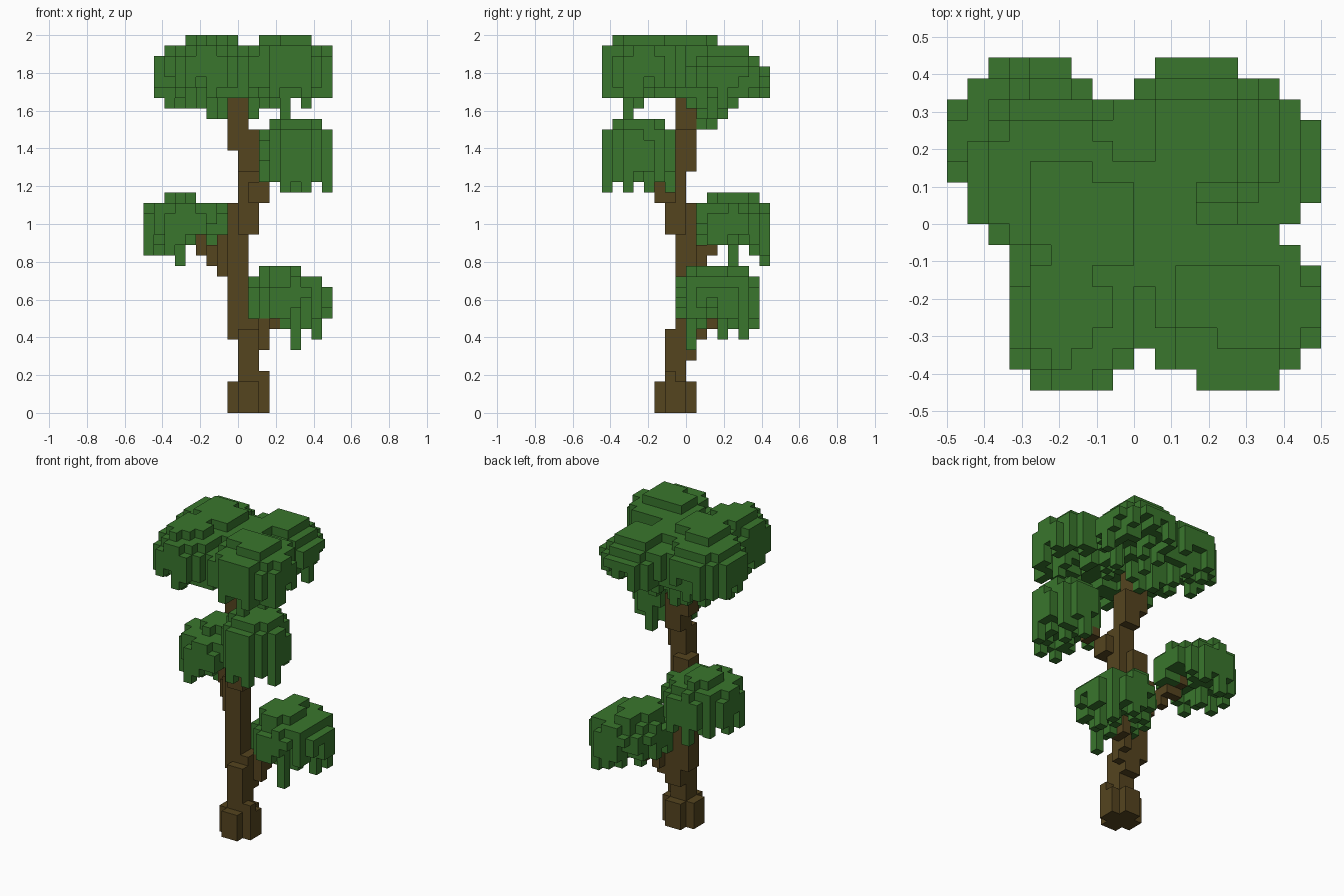
import bpy
import bmesh
import random
from mathutils import Vector

random.seed(4)
CELL = 1 / 18                       # edge of one cube
ORIGIN = Vector((-9, -8, 0))        # grid corner, in cells

cube = bpy.data.objects.get("Cube")
if cube:
    bpy.data.objects.remove(cube, do_unlink=True)


def make_material(name, colour):
    mat = bpy.data.materials.new(name)
    mat.use_nodes = True
    mat.diffuse_color = (*colour, 1)
    shader = mat.node_tree.nodes["Principled BSDF"]
    shader.inputs["Base Color"].default_value = (*colour, 1)
    shader.inputs["Roughness"].default_value = 0.9
    return mat


def box(x0, x1, y0, y1, z0, z1):
    """All cells of a block, upper limits excluded."""
    return {(x, y, z) for x in range(x0, x1)
            for y in range(y0, y1) for z in range(z0, z1)}


def dome(x0, x1, y0, y1, bottom, top, plateau=0.62, shoulder=0.93):
    """Round leaf clump with stepped shoulders and a ragged underside."""
    cells = set()
    for x in range(x0, x1):
        for y in range(y0, y1):
            u = 2 * (x + 0.5 - x0) / (x1 - x0) - 1
            v = 2 * (y + 0.5 - y0) / (y1 - y0) - 1
            dist = (u * u + v * v) ** 0.5
            if dist > 1.02:
                continue
            dist += random.uniform(-0.05, 0.05)
            drop = sum(dist > limit for limit in (plateau, shoulder))
            lift = random.choice((0, 0, 1, 1, 2))
            cells |= box(x, x + 1, y, y + 1, bottom + lift, top - drop)
    return cells


def hang(cells, drips):
    """Extend single columns down to the given level."""
    for x, y, low in drips:
        column = [z for (i, j, z) in cells if (i, j) == (x, y)]
        if column:
            cells |= box(x, x + 1, y, y + 1, low, min(column))
    return cells


def skin(name, cells, mat):
    """Outer faces of a set of cells as one flat-shaded mesh."""
    bm = bmesh.new()
    corners = {}

    def vert(p):
        key = tuple(round(c) for c in p)
        if key not in corners:
            corners[key] = bm.verts.new((Vector(key) + ORIGIN) * CELL)
        return corners[key]

    for cell in sorted(cells):
        for axis in range(3):
            for side in (0, 1):
                step = Vector((0, 0, 0))
                step[axis] = 1
                near = Vector(cell) + step * (2 * side - 1)
                if tuple(int(c) for c in near) in cells:
                    continue
                a, b = Vector((0, 0, 0)), Vector((0, 0, 0))
                a[(axis + 1) % 3] = 1
                b[(axis + 2) % 3] = 1
                p = Vector(cell) + step * side
                ring = [p, p + a, p + a + b, p + b]
                bm.faces.new([vert(q) for q in (ring if side else ring[::-1])])
    bmesh.ops.dissolve_limit(bm, angle_limit=0.01, verts=bm.verts, edges=bm.edges)
    mesh = bpy.data.meshes.new(name)
    bm.to_mesh(mesh)
    bm.free()
    mesh.materials.append(mat)
    obj = bpy.data.objects.new(name, mesh)
    bpy.context.collection.objects.link(obj)


bark = make_material("bark brown", (0.09, 0.058, 0.0135))
leaf = make_material("leaf green", (0.041, 0.182, 0.026))

# Trunk: flared root, then offset square segments
trunk = (box(8, 12, 6, 8, 0, 3) | box(9, 11, 5, 9, 0, 3) | box(11, 12, 6, 7, 3, 4)
         | box(9, 11, 6, 8, 0, 8) | box(9, 11, 7, 9, 5, 9)
         | box(8, 10, 7, 9, 7, 20) | box(9, 11, 6, 8, 17, 23)
         | box(9, 11, 7, 9, 23, 27) | box(8, 10, 7, 9, 25, 32))

# Branches: stepped limbs reaching into each clump
low_branch = box(11, 12, 8, 9, 6, 9) | box(11, 12, 9, 10, 7, 9) | box(12, 13, 9, 11, 8, 10)
side_branch = (box(7, 8, 8, 9, 13, 17) | box(6, 7, 9, 10, 14, 16)
               | box(5, 7, 10, 11, 15, 16) | box(5, 6, 10, 12, 16, 17))
front_branch = box(11, 12, 5, 7, 20, 22) | box(10, 11, 5, 6, 20, 22) | box(12, 13, 4, 6, 22, 23)
wood = trunk | low_branch | side_branch | front_branch

# Leaf clumps on the branches, two of them with a cross-shaped cap
low_clump = (dome(10, 18, 7, 15, 9, 13, 0.87, 1)
             | box(12, 14, 8, 14, 13, 14) | box(11, 15, 9, 12, 13, 14))
low_clump = hang(low_clump,
                 [(14, 8, 6), (13, 9, 8), (16, 11, 7), (15, 12, 8), (16, 13, 7), (14, 14, 8),
                  (14, 11, 8), (13, 13, 8), (15, 9, 8)])
middle_clump = (dome(0, 8, 8, 16, 16, 20, 0.9, 1)
                | box(2, 5, 11, 14, 20, 21) | box(3, 4, 10, 15, 20, 21))
middle_clump = hang(middle_clump,
                    [(3, 15, 14), (3, 12, 14), (0, 12, 15), (1, 14, 15), (2, 10, 15), (5, 15, 15),
                     (0, 10, 15), (2, 8, 15)])
front_clump = hang(dome(11, 18, 0, 7, 22, 28, 0.7),
                   [(13, 0, 21), (15, 0, 21), (17, 2, 21), (14, 6, 21), (15, 4, 21),
                    (11, 3, 22), (12, 1, 22), (16, 5, 22)])

# Crown: four overlapping domes, then a core with fringes, then raised patches
crown = (dome(3, 9, 0, 8, 30, 36) | dome(10, 18, 0, 8, 30, 36, 0.55)
         | dome(1, 9, 6, 14, 30, 35, 0.75, 1) | dome(8, 16, 8, 16, 30, 35, 0.57, 0.84)
         | box(8, 11, 2, 14, 31, 34) | box(6, 12, 5, 11, 31, 35)
         | box(3, 9, 1, 7, 31, 34) | box(10, 11, 1, 3, 31, 34) | box(8, 10, 2, 4, 30, 31)
         | box(4, 7, 7, 11, 34, 36) | box(5, 9, 6, 10, 34, 36) | box(11, 14, 3, 6, 34, 36))
crown = hang(crown, [(9, 9, 27), (8, 10, 27), (10, 9, 28), (10, 11, 28), (7, 10, 28),
                     (6, 11, 28), (13, 2, 28), (13, 10, 28), (15, 11, 29), (15, 3, 29),
                     (2, 9, 29), (3, 12, 29), (4, 3, 29), (5, 2, 29), (5, 12, 29),
                     (11, 12, 29), (12, 9, 29), (9, 12, 29), (4, 8, 29), (11, 8, 29)])

skin("trunk_and_branches", wood, bark)
for name, cells in (("low_leaf_clump", low_clump), ("middle_leaf_clump", middle_clump),
                    ("front_leaf_clump", front_clump), ("leaf_crown", crown)):
    skin(name, cells - wood, leaf)
